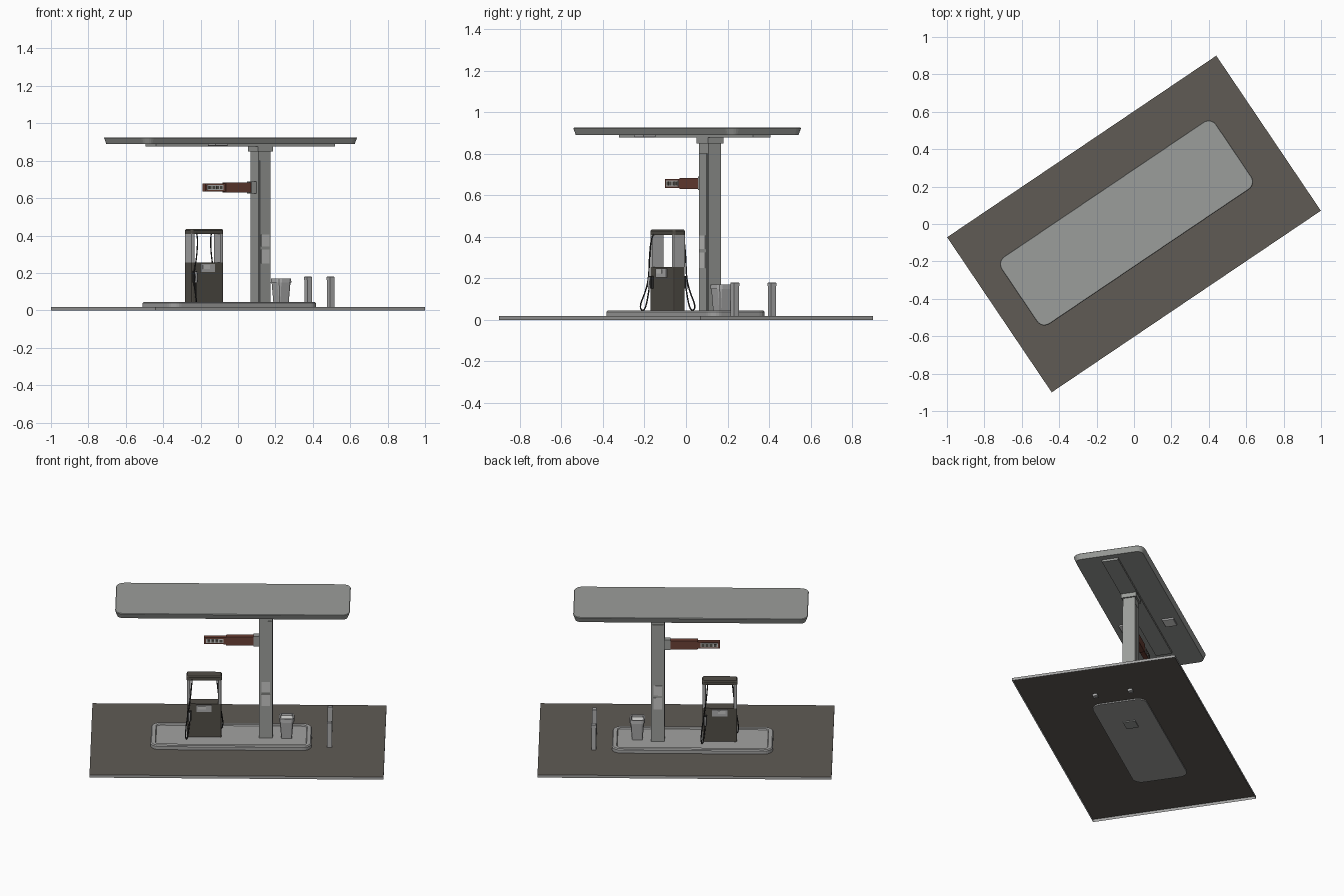
import bpy, bmesh, math
from mathutils import Matrix, Vector

if "Cube" in bpy.data.objects:
    bpy.data.objects.remove(bpy.data.objects["Cube"])

TURN = Matrix.Rotation(math.radians(34), 4, 'Z')   # whole station sits at an angle


def material(name, r, g, b):
    m = bpy.data.materials.new(name)
    m.diffuse_color = (r, g, b, 1)
    m.use_nodes = True
    m.node_tree.nodes["Principled BSDF"].inputs["Base Color"].default_value = m.diffuse_color
    return m


ASPHALT = material("asphalt", .115, .104, .09)
CONCRETE = material("concrete", .36, .36, .355)
STEEL = material("steel_grey", .33, .34, .325)
DARK = material("dark_casing", .085, .077, .064)
SILVER = material("silver_panel", .42, .42, .42)
BROWN = material("brown_sign", .15, .052, .036)
PALE = material("pale_plate", .55, .55, .54)
WHITE = material("white", .75, .75, .73)
BLACK = material("rubber_black", .03, .03, .03)


def ring(L, W, r, inset, seg):
    """Rounded rectangle outline."""
    hl, hw, r = L / 2 - inset, W / 2 - inset, max(r - inset, .001)
    if seg == 0:
        return [(hl, hw), (-hl, hw), (-hl, -hw), (hl, -hw)]
    pts = []
    for q, (sx, sy) in enumerate([(1, 1), (-1, 1), (-1, -1), (1, -1)]):
        for i in range(seg + 1):
            a = math.pi / 2 * (q + i / seg)
            pts.append((sx * (hl - r) + r * math.cos(a), sy * (hw - r) + r * math.sin(a)))
    return pts


def prism(name, u, v, L, W, levels, mat, r=0, seg=0, top=None, bottom=True):
    """Stack of outlines at (z, inset) levels, capped at the ends."""
    bm = bmesh.new()
    rings = [[bm.verts.new((u + x, v + y, z)) for x, y in ring(L, W, r, ins, seg)]
             for z, ins in levels]
    n = len(rings[0])
    for a, b in zip(rings, rings[1:]):
        for i in range(n):
            bm.faces.new((a[i], a[(i + 1) % n], b[(i + 1) % n], b[i]))
    cap = bm.faces.new(rings[-1])
    if top:
        cap.material_index = 1
    if bottom:
        bm.faces.new(rings[0][::-1])
    me = bpy.data.meshes.new(name)
    bm.to_mesh(me)
    bm.free()
    me.transform(TURN)
    me.materials.append(mat)
    if top:
        me.materials.append(top)
    ob = bpy.data.objects.new(name, me)
    bpy.context.collection.objects.link(ob)
    return ob


def box(name, u0, u1, v0, v1, z0, z1, mat):
    return prism(name, (u0 + u1) / 2, (v0 + v1) / 2, u1 - u0, v1 - v0,
                 [(z0, 0), (z1, 0)], mat)


def tube(name, pts, radius, mat):
    cu = bpy.data.curves.new(name, 'CURVE')
    cu.dimensions = '3D'
    cu.bevel_depth, cu.bevel_resolution, cu.resolution_u = radius, 2, 6
    cu.use_fill_caps = True
    sp = cu.splines.new('NURBS')
    sp.points.add(len(pts) - 1)
    for p, co in zip(sp.points, pts):
        p.co = (*(TURN @ Vector(co)), 1)
    sp.order_u, sp.use_endpoint_u = 3, True
    cu.materials.append(mat)
    ob = bpy.data.objects.new(name, cu)
    bpy.context.collection.objects.link(ob)


MID = .028   # shared centre line of everything on the island

# Ground slab (open below) and raised island with a recessed top
prism("ground_slab", 0, 0, 1.736, 1.0, [(0, 0), (.018, 0)], CONCRETE, top=ASPHALT, bottom=False)
prism("island", -.04, .024, .95, .33,
      [(.01, 0), (.038, 0), (.044, .006), (.044, .028), (.038, .032)], CONCRETE, r=.055, seg=6)

# Canopy with slanted edge, spine panel and lamps
prism("canopy", -.03, .027, 1.385, .435, [(.89, .012), (.922, 0), (.925, .003)], STEEL, r=.05, seg=6)
box("canopy_spine", -.545, .61, MID - .05, MID + .05, .877, .89, STEEL)
for s, side in ((-1, "front"), (1, "back")):
    v = MID + s * .133
    prism(f"canopy_lamp_{side}", -.2, v, .08, .07, [(.892, 0), (.88, 0), (.878, .006)], SILVER, top=WHITE)

# Column with collar, cladding and small notice plates
CU = .165
box("column", CU - .04, CU + .04, MID - .037, MID + .037, .004, .88, STEEL)
prism("column_collar", CU, MID, .098, .092, [(.85, 0), (.878, 0)], STEEL)
for s, side in ((-1, "front"), (1, "back")):
    f = MID + s * .037
    box(f"column_cladding_{side}", CU - .033, CU + .033, min(f, f + s * .005), max(f, f + s * .005),
        .04, .8, STEEL)
    for i, (z0, z1) in enumerate([(.25, .325), (.34, .405)]):
        g = f + s * .005
        box(f"notice_plate_{side}_{i}", CU - .025, CU + .025, min(g, g + s * .004),
            max(g, g + s * .004), z0, z1, PALE)

# Side sign: bracket, thick inner part and thin outer display
box("sign_bracket", .092, .126, MID - .02, MID + .02, .625, .69, STEEL)
box("sign_inner", -.07, .092, MID - .018, MID + .018, .63, .684, BROWN)
box("sign_outer", -.2, -.07, MID - .014, MID + .014, .635, .678, BROWN)
for s, side in ((-1, "front"), (1, "back")):
    f = MID + s * .014
    box(f"sign_display_{side}", -.19, -.085, min(f, f + s * .002), max(f, f + s * .002), .643, .67, PALE)
    g = f + s * .002
    for i in range(4):
        u = -.181 + i * .024
        box(f"display_cell_{side}_{i}", u, u + .016, min(g, g + s * .002), max(g, g + s * .002),
            .648, .665, DARK)

# Pump: lower cabinet, two uprights around a see-through opening, header
PU, PL, PW = -.2, .205, .066
prism("pump_cabinet", PU, MID, PL, PW, [(.03, 0), (.255, 0)], DARK, r=.006, seg=2)
for s, side in ((-1, "left"), (1, "right")):
    prism(f"pump_upright_{side}", PU + s * (PL / 2 - .01), MID, .02, PW, [(.255, 0), (.412, 0)],
          SILVER, r=.005, seg=2)
prism("pump_header", PU, MID, PL + .004, PW + .004, [(.408, 0), (.428, 0), (.435, .005)],
      DARK, r=.012, seg=3)

# Both pump faces: keypad, nozzle and hose (half-turn copies of each other)
for s, side in ((-1, "front"), (1, "back")):
    f = MID + s * PW / 2

    def at(du, dv, z):
        return (PU + s * du, MID + s * dv, z)

    box(f"keypad_{side}", PU - .045, PU + .045, min(f, f + s * .006), max(f, f + s * .006),
        .205, .248, SILVER)
    box(f"keypad_screen_{side}", PU - .035, PU + .01, min(f, f + s * .008), max(f, f + s * .008),
        .222, .242, PALE)
    nu = PU + s * .085
    box(f"nozzle_holder_{side}", nu - .011, nu + .011, min(f, f + s * .01), max(f, f + s * .01),
        .15, .21, BLACK)
    tube(f"nozzle_{side}", [at(.085, .047, .205), at(.085, .056, .19), at(.085, .05, .15)], .006, SILVER)
    tube(f"hose_{side}", [at(.07, .03, .415), at(.072, .046, .40), at(.08, .052, .3),
                          at(.095, .045, .2), at(.105, .06, .13), at(.11, .085, .075),
                          at(.105, .085, .045), at(.095, .06, .05), at(.085, .05, .15)],
         .0035, BLACK)

# Litter bin with flared sides and open rim
prism("litter_bin", .287, .014, .062, .062,
      [(.036, 0), (.148, -.01), (.148, -.015), (.17, -.013), (.17, -.004), (.158, -.002)],
      SILVER, r=.006, seg=2, top=WHITE)

# Guard posts
for s, side in ((-1, "front"), (1, "back")):
    prism(f"guard_post_{side}", .542, .026 + s * .108, .029, .029,
          [(.004, 0), (.162, 0), (.162, -.001), (.178, -.001), (.181, .003)], SILVER)
